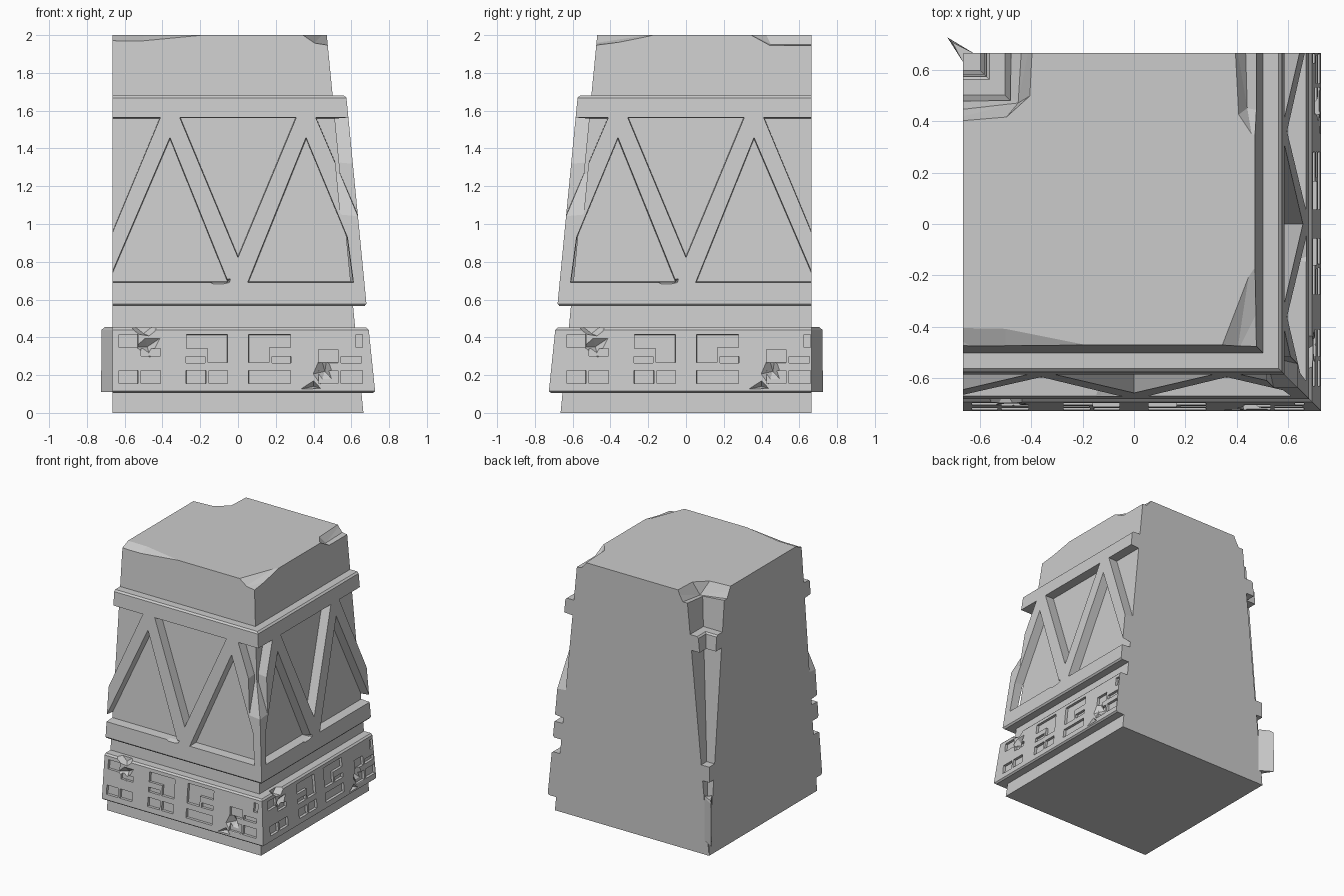
import bpy, bmesh

if "Cube" in bpy.data.objects:
    bpy.data.objects.remove(bpy.data.objects["Cube"])

E = 0.665                       # flat cut planes at the left and the back


def b(z):                       # half width of the tapered body at height z
    return 0.664 - 0.097 * z


def finish(name, bm):
    bmesh.ops.recalc_face_normals(bm, faces=bm.faces)
    me = bpy.data.meshes.new(name)
    bm.to_mesh(me)
    bm.free()
    ob = bpy.data.objects.new(name, me)
    bpy.context.collection.objects.link(ob)
    return ob


def loft(name, rings):
    bm = bmesh.new()
    loops = [[bm.verts.new(p) for p in r] for r in rings]
    n = len(loops[0])
    for lo, hi in zip(loops, loops[1:]):
        for i in range(n):
            j = (i + 1) % n
            bm.faces.new((lo[i], lo[j], hi[j], hi[i]))
    bm.faces.new(loops[0][::-1])
    bm.faces.new(loops[-1])
    return finish(name, bm)


def band(name, levels):         # L-shaped shell round the front and right faces
    rings = []
    for z, d in levels:
        o, i = b(z) + d, b(z) - 0.004
        rings.append([(-E, -o, z), (o, -o, z), (o, E, z), (i, E, z), (i, -i, z), (-E, -i, z)])
    return loft(name, rings)


def inner_band(name, levels):   # same band where it wraps the inner corner
    rings = []
    for z, d in levels:
        i, o = b(z) - 0.004, min(b(z) + d, 0.662)
        rings.append([(-E, i, z), (-i, i, z), (-i, E, z), (-o, E, z), (-o, o, z), (-E, o, z)])
    return loft(name, rings)


def same(p):
    return p


def turn(p):                    # front face to right face, rotated
    return (-p[1], p[0], p[2])


def flip(p):                    # front face to right face, mirrored at the corner
    return (-p[1], -p[0], p[2])


def prism(poly, d, shrink, tf):  # cutter with a floor parallel to the face
    cx = sum(p[0] for p in poly) / len(poly)
    cz = sum(p[1] for p in poly) / len(poly)
    floor = [(cx + (x - cx) * shrink, cz + (z - cz) * shrink) for x, z in poly]
    return loft("cutter", [[tf((x, -b(z) - d, z)) for x, z in floor],
                           [tf((x, -b(z) - 0.09, z)) for x, z in poly]])


def hull(pts, tf=same):         # faceted chip cutter
    bm = bmesh.new()
    for p in pts:
        bm.verts.new(tf(p))
    bmesh.ops.convex_hull(bm, input=bm.verts)
    loose = [v for v in bm.verts if not v.link_faces]
    bmesh.ops.delete(bm, geom=loose, context='VERTS')
    return finish("cutter", bm)


def cut(ob, cutter):
    cutter.hide_render = True
    m = ob.modifiers.new("cut", 'BOOLEAN')
    m.operation, m.solver, m.object = 'DIFFERENCE', 'EXACT', cutter
    dg = bpy.context.evaluated_depsgraph_get()
    me = bpy.data.meshes.new_from_object(ob.evaluated_get(dg))
    ob.modifiers.clear()
    ob.data = me
    bpy.data.objects.remove(cutter)


# Tapered body with an inner corner notch
rings = []
for z in (0, 2):
    w = b(z)
    rings.append([(-E, -w, z), (w, -w, z), (w, E, z), (-w, E, z), (-w, w, z), (-E, w, z)])
body = loft("body", rings)

# Broken edges along the top
cut(body, hull([(-.8, -.38, 2.01), (-.5, -.385, 2.01), (-.15, -.455, 2.01), (-.15, -.6, 2.01),
                (-.8, -.6, 2.01), (-.8, -.55, 1.965), (-.5, -.55, 1.935), (-.2, -.55, 1.98)]))
cut(body, hull([(.33, -.465, 2.01), (.42, -.42, 2.01), (.455, -.14, 2.01), (.6, -.14, 2.01),
                (.33, -.6, 2.01), (.6, -.6, 2.01), (.4, -.5, 1.955), (.5, -.5, 1.94), (.5, -.3, 1.965)]))
cut(body, hull([(.38, .8, 2.01), (.4, .42, 2.01), (.46, .33, 2.01), (.6, .3, 2.01), (.6, .8, 2.01),
                (.43, .8, 1.95), (.44, .45, 1.95), (.6, .42, 1.93), (.6, .8, 1.93)]))
cut(body, hull([(-.8, .385, 2.01), (-.5, .41, 2.01), (-.4, .5, 2.01), (-.385, .8, 2.01), (-.8, .8, 2.01),
                (-.8, .43, 1.93), (-.45, .47, 1.9), (-.43, .8, 1.93), (-.8, .8, 1.93)]))

# Truss frame: rails and diagonal struts
frame = band("truss_frame", [(.565, .06), (.577, .072), (1.668, .072), (1.68, .06)])
openings = [
    [(-.31, 1.565), (.31, 1.565), (0, .82)],
    [(.36, 1.46), (.05, .69), (.612, .69), (.58, .93)],
    [(-.36, 1.46), (-.69, .69), (-.05, .69)],
    [(.41, 1.565), (.82, 1.565), (.82, .90), (.695, .90)],
    [(-.41, 1.565), (-.82, 1.565), (-.82, .58)],
]
for tf in (same, flip):
    for poly in openings:
        cut(frame, prism(poly, -.02, .975, tf))

# Nicks in the rails
for tf in (same, turn):
    cut(frame, hull([(.06, -.62, 1.69), (.3, -.62, 1.69), (.1, -.54, 1.69), (.27, -.55, 1.69), (.18, -.62, 1.66)], tf))
    cut(frame, hull([(-.19, -.72, .7), (-.03, -.72, .72), (-.04, -.72, .68), (-.11, -.72, .665),
                     (-.05, -.62, .7), (-.14, -.63, .695)], tf))

# Base band with key-pattern recesses
base = band("base_band", [(.105, .06), (.115, .073), (.44, .071), (.452, .06)])


def rect(x0, x1, z0, z1):
    return [(x0, z0), (x1, z0), (x1, z1), (x0, z1)]


glyphs = [
    rect(-.63, -.53, .155, .225), rect(-.515, -.41, .155, .225),
    rect(-.515, -.41, .3, .34), rect(-.63, -.53, .345, .415),
    [(-.275, .415), (-.275, .34), (-.16, .34), (-.16, .265), (-.055, .265), (-.055, .415)],
    rect(-.275, -.175, .265, .3), rect(-.275, -.17, .155, .225), rect(-.155, -.055, .155, .225),
    [(.28, .415), (.28, .345), (.165, .345), (.165, .265), (.055, .265), (.055, .415)],
    rect(.18, .28, .265, .3), rect(.055, .28, .155, .225),
    rect(.425, .53, .155, .225), rect(.545, .66, .155, .225),
    rect(.545, .655, .265, .3), rect(.425, .53, .265, .335), rect(.625, .66, .345, .415),
]
for tf in (same, turn):
    for poly in glyphs:
        cut(base, prism(poly, .052, .98, tf))

# Broken patches on the base band
for tf in (same, turn):
    cut(base, hull([(-.61, -.76, .46), (-.38, -.76, .46), (-.43, -.76, .39), (-.56, -.76, .41),
                    (-.55, -.645, .46), (-.45, -.645, .46), (-.5, -.65, .42)], tf))
    cut(base, hull([(-.36, -.73, .43), (-.42, -.73, .35), (-.46, -.73, .27), (-.58, -.73, .35),
                    (-.5, -.73, .43), (-.48, -.655, .35)], tf))
    cut(base, hull([(.42, -.74, .36), (.48, -.74, .35), (.54, -.74, .13), (.43, -.74, .13),
                    (.37, -.74, .2), (.46, -.665, .22)], tf))
    cut(base, hull([(.28, -.76, .115), (.4, -.76, .2), (.47, -.76, .12), (.4, -.68, .14)], tf))

# Bands wrapping the inner corner
inner_band("inner_top_rail", [(1.56, .07), (1.668, .07), (1.68, .06)])
inner_band("inner_lower_rail", [(.57, .07), (.69, .07)])
loft("inner_base_fin", [[(-E, .63, z), (-.625, E, z), (-o, o, z)]
                        for z, o in ((.11, .725), (.44, .722), (.455, .705))])
